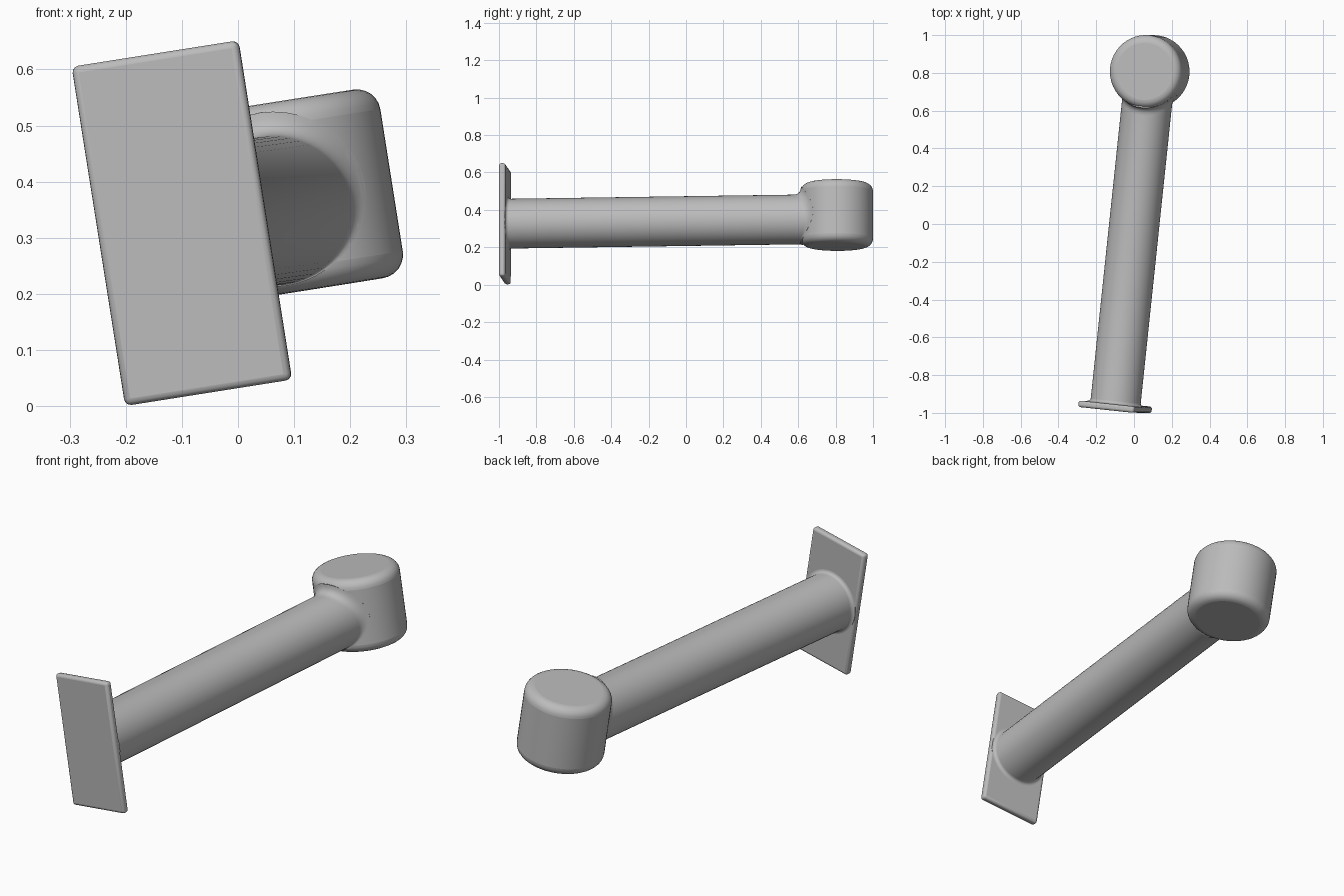
import bpy, bmesh, math
from mathutils import Matrix, Vector

old = bpy.data.objects.get("Cube")
if old:
    bpy.data.objects.remove(old, do_unlink=True)

grey = bpy.data.materials.new("plain_grey")
grey.use_nodes = True
colour = (0.5, 0.5, 0.5, 1)
grey.diffuse_color = colour
grey.node_tree.nodes["Principled BSDF"].inputs["Base Color"].default_value = colour

# Tilted frame: local y runs along the arm, local z up the plate
y_axis = Vector((0.105, 1, 0.0145)).normalized()
z_axis = Vector((-0.156, 0, 0.988))
z_axis = (z_axis - y_axis * z_axis.dot(y_axis)).normalized()
x_axis = y_axis.cross(z_axis)
frame = Matrix((x_axis, y_axis, z_axis)).transposed().to_4x4()
frame.translation = (-0.1, -0.968, 0.326)

ARM_R = 0.133
HEAD_R = 0.193
HEAD_Y = 1.785
HEAD_H = 0.34
SIDES = 48


def finish(name, bm, bevel=0, segments=4):
    bmesh.ops.recalc_face_normals(bm, faces=bm.faces)
    mesh = bpy.data.meshes.new(name)
    bm.to_mesh(mesh)
    bm.free()
    mesh.materials.append(grey)
    obj = bpy.data.objects.new(name, mesh)
    bpy.context.collection.objects.link(obj)
    obj.matrix_world = frame
    if bevel:
        mod = obj.modifiers.new("rounded_edges", 'BEVEL')
        mod.width = bevel
        mod.segments = segments
        mod.limit_method = 'ANGLE'
        mod.angle_limit = math.radians(40)
    bpy.ops.object.select_all(action='DESELECT')
    obj.select_set(True)
    bpy.context.view_layer.objects.active = obj
    bpy.ops.object.shade_smooth_by_angle(angle=math.radians(40))
    return obj


# Mounting plate
bm = bmesh.new()
bmesh.ops.create_cube(bm, size=1)
bmesh.ops.scale(bm, vec=(0.302, 0.034, 0.612), verts=bm.verts)
finish("mounting_plate", bm, 0.012, 3)

# Upright round head
bm = bmesh.new()
bmesh.ops.create_cone(bm, cap_ends=True, segments=SIDES,
                      radius1=HEAD_R, radius2=HEAD_R, depth=HEAD_H)
bmesh.ops.translate(bm, vec=(0, HEAD_Y, 0.021), verts=bm.verts)
finish("round_head", bm, 0.042, 6)


# Arm: a tube with a small fillet at the plate and a blend into the head
def head_surface(x):
    return HEAD_Y - math.sqrt(HEAD_R ** 2 - x ** 2)


def arm_line(a):
    c, s = math.cos(a), math.sin(a)
    fillet = 0.016
    points = [(ARM_R + fillet, 0.01)]
    for i in range(6):
        t = i / 5 * math.pi / 2
        points.append((ARM_R + fillet * (1 - math.sin(t)),
                       0.017 + fillet * (1 - math.cos(t))))
    blend = 0.023 + 0.02 * s
    meet = head_surface(ARM_R * c)
    start = Vector((ARM_R, meet - blend))
    corner = Vector((ARM_R, meet))
    end = Vector((ARM_R + blend, head_surface((ARM_R + blend) * c)))
    for i in range(7):
        t = i / 6
        points.append(tuple(start * (1 - t) ** 2 + corner * 2 * t * (1 - t) + end * t * t))
    points.append((ARM_R * 0.9, HEAD_Y - 0.03))
    return [(r * c, y, r * s) for r, y in points]


bm = bmesh.new()
lines = [[bm.verts.new(p) for p in arm_line(2 * math.pi * k / SIDES)] for k in range(SIDES)]
for k, line in enumerate(lines):
    nxt = lines[(k + 1) % SIDES]
    for i in range(len(line) - 1):
        bm.faces.new((line[i], line[i + 1], nxt[i + 1], nxt[i]))
bm.faces.new([line[0] for line in lines])
bm.faces.new([line[-1] for line in lines])
finish("arm", bm)
